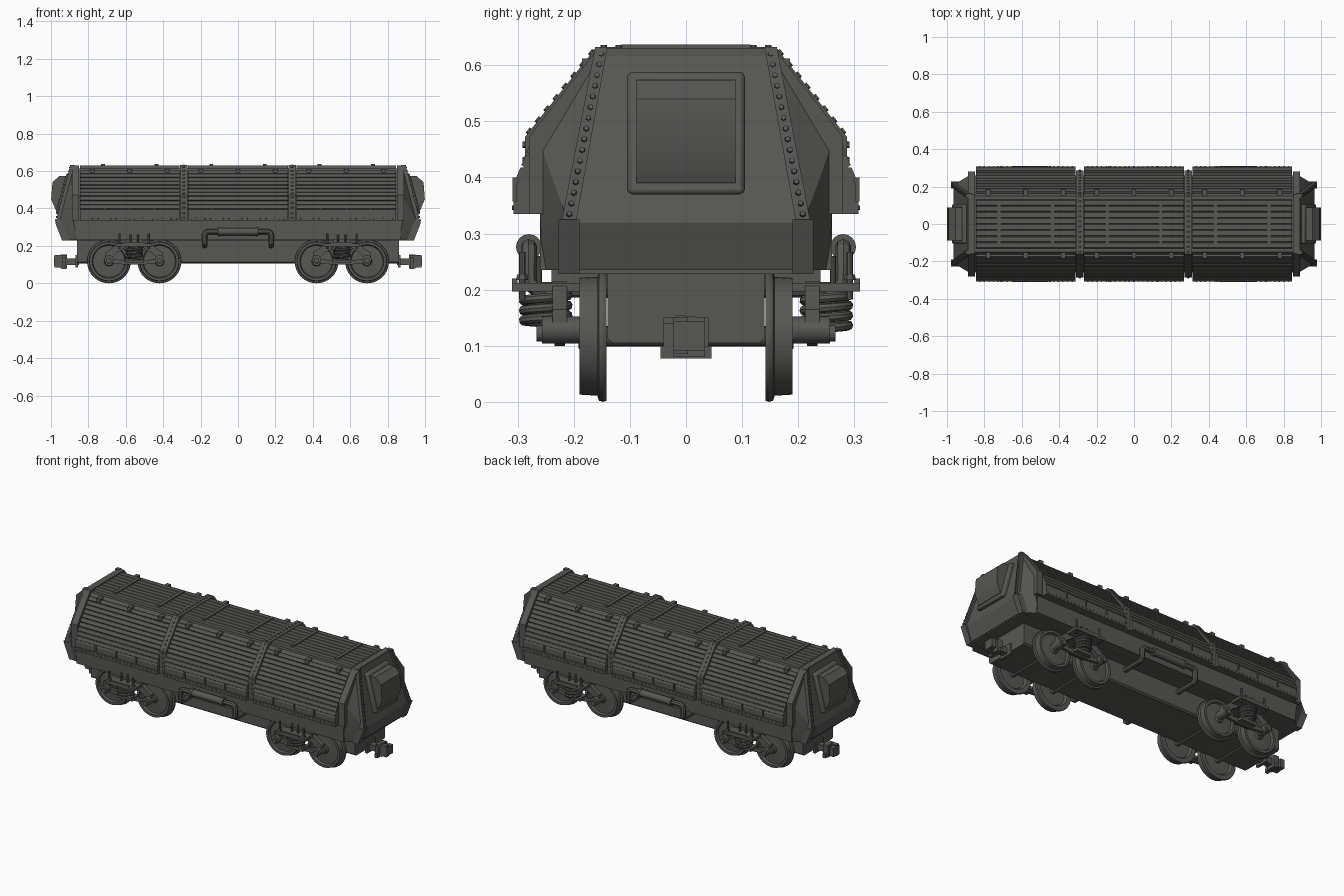
import bpy, bmesh, math
from mathutils import Vector, Matrix

if "Cube" in bpy.data.objects:
    bpy.data.objects.remove(bpy.data.objects["Cube"])

mat = bpy.data.materials.new("dark_grey_steel")
mat.diffuse_color = (0.095, 0.095, 0.088, 1)
mat.use_nodes = True
mat.node_tree.nodes["Principled BSDF"].inputs["Base Color"].default_value = mat.diffuse_color
V = Vector


def finish(name, bm):
    bmesh.ops.recalc_face_normals(bm, faces=bm.faces)
    me = bpy.data.meshes.new(name)
    bm.to_mesh(me)
    bm.free()
    me.materials.append(mat)
    ob = bpy.data.objects.new(name, me)
    bpy.context.collection.objects.link(ob)
    return ob


def prism(name, pts, a, b, axis="x"):
    """Extrude a (y,z) profile along x, or an (x,z) profile along y."""
    bm = bmesh.new()
    put = (lambda p, t: (t, p[0], p[1])) if axis == "x" else (lambda p, t: (p[0], t, p[1]))
    lo = [bm.verts.new(put(p, a)) for p in pts]
    hi = [bm.verts.new(put(p, b)) for p in pts]
    bm.faces.new(lo)
    bm.faces.new(hi)
    for i in range(len(pts)):
        j = (i + 1) % len(pts)
        bm.faces.new((lo[i], lo[j], hi[j], hi[i]))
    return finish(name, bm)


def hull(name, pts):
    bm = bmesh.new()
    for p in pts:
        bm.verts.new(p)
    bmesh.ops.convex_hull(bm, input=bm.verts)
    bmesh.ops.dissolve_limit(bm, angle_limit=0.01, verts=bm.verts, edges=bm.edges)
    return finish(name, bm)


def box(name, x0, x1, y0, y1, z0, z1):
    return prism(name, [(y0, z0), (y1, z0), (y1, z1), (y0, z1)], x0, x1)


def studs(name, items, r, h, n=6):
    """Short cylinders: items are (centre, direction)."""
    bm = bmesh.new()
    for p, d in items:
        m = Matrix.Translation(p) @ V(d).to_track_quat("Z", "Y").to_matrix().to_4x4()
        bmesh.ops.create_cone(bm, cap_ends=True, segments=n, radius1=r, radius2=r * 0.8 if n == 6 else r,
                              depth=h, matrix=m)
    return finish(name, bm)


def lathe(name, prof, centre, s, n=40):
    """Turn an (r, y) profile about the y axis."""
    bm = bmesh.new()
    cx, cz = centre
    vs = [bm.verts.new((cx + r, s * y, cz)) for r, y in prof]
    es = [bm.edges.new(e) for e in zip(vs, vs[1:])]
    bmesh.ops.spin(bm, geom=vs + es, cent=(cx, 0, cz), axis=(0, 1, 0), angle=math.tau, steps=n)
    bmesh.ops.remove_doubles(bm, verts=bm.verts, dist=1e-5)
    return finish(name, bm)


def tube(name, pts, r):
    cu = bpy.data.curves.new(name, "CURVE")
    cu.dimensions = "3D"
    cu.bevel_depth, cu.bevel_resolution, cu.use_fill_caps = r, 2, True
    sp = cu.splines.new("POLY")
    sp.points.add(len(pts) - 1)
    for q, p in zip(sp.points, pts):
        q.co = (*p, 1)
    ob = bpy.data.objects.new(name, cu)
    bpy.context.collection.objects.link(ob)
    cu.materials.append(mat)
    bpy.ops.object.select_all(action="DESELECT")
    ob.select_set(True)
    bpy.context.view_layer.objects.active = ob
    bpy.ops.object.convert(target="MESH")


def along(path, step):
    """Evenly spaced points on a 2D path with their outward normals."""
    out = []
    for a, b in zip(path, path[1:]):
        a, b = V(a), V(b)
        n = max(1, round((b - a).length / step))
        d = (b - a).normalized()
        out += [(a.lerp(b, (i + 0.5) / n), V((-d.y, d.x))) for i in range(n)]
    return out


def slats(path, step, depth):
    """Profile of raised slats separated by narrow grooves."""
    pts = []
    for p, n in along(path, step):
        d = V((n.y, -n.x)) * step * 0.5
        pts += [p - d * .96, p - d * .8 + n * depth, p + d * .8 + n * depth, p + d * .96]
    return [tuple(p) for p in pts]


def sym(half):
    return half + [(-y, z) for y, z in reversed(half)]


# hull of the wagon and its underframe
prism("body_core", sym([(.26, .235), (.26, .46), (.15, .615)]), -.87, .87)
prism("underframe", sym([(.13, .105), (.14, .113), (.14, .24)]), -.86, .86)
box("underframe_sill", -.93, .93, -.2, .2, .228, .24)

# rib bands with bolts
band = [(.287, .335), (.287, .472), (.16, .632)]
band_dark = [(.28, .335), (.28, .472), (.157, .63)]
bolts = []
for x in (-.29, .29):
    prism("middle_band", sym(band), x - .021, x + .021)
    for s in (-1, 1):
        for p, n in along([(0, .632)] + band[::-1], .025):
            bolts.append(((x, s * p.x, p.y), (0, s * n.x, n.y)))
for s in (-1, 1):
    prism("end_band", sym(band_dark), s * .85, s * .888)
studs("band_bolts", bolts, .007, .008)

# slatted side and roof panels
rivets = []
for x0, x1 in ((-.845, -.312), (-.268, .268), (.312, .845)):
    xm = (x0 + x1) / 2
    prism("roof_panel", [(-.13, .61)] + slats([(-.13, .624), (.13, .624)], .0325, .005) + [(.13, .61)], x0, x1)
    for dx in (-.143, .143):
        box("roof_batten", xm + dx - .01, xm + dx + .01, -.115, .115, .62, .637)
    for s in (-1, 1):
        side = slats([(.168, .602), (.27, .463), (.298, .395)], .0246, .006)
        side = [(.15, .59)] + side + [(.303, .388), (.303, .335), (.25, .335), (.25, .46)]
        prism("side_panel", [(s * y, z) for y, z in side], x0, x1)
        box("panel_lower_rail", x0, x1, s * .295, s * .307, .335, .357)
        rivets += [((x0 + .02 + i * .0247, s * .307, .346), (0, s, 0)) for i in range(21)]
        for dx in (-.135, 0, .13):
            box("panel_latch", xm + dx - .004, xm + dx + .004, s * .295, s * .309, .357, .4)
        for dx in (-.2, 0, .2):
            box("panel_hinge", xm + dx - .012, xm + dx + .012, s * .15, s * .185, .592, .612)
studs("rail_rivets", rivets, .005, .006)

# sloped ends with corner beams and windows
bolts = []
for e in (-1, 1):
    def E(pts):
        return [(e * x, s * y, z) for x, y, z in pts for s in (-1, 1)]

    hull("end_cap", E([(.86, .152, .627), (.885, .152, .627), (.86, .26, .46), (.88, .26, .46),
                       (.88, .26, .33), (.86, .255, .235), (.965, .21, .32), (.935, .21, .235)]))
    for s in (-1, 1):
        top = [(e * x, s * y, .632) for x in (.87, .897) for y in (.14, .162)]
        low = [(e * x, s * y, .32) for x in (.93, .975) for y in (.196, .222)]
        hull("corner_beam", top + low)
        hull("corner_foot", [(e * x, s * y, z) for x, z in ((.9, .325), (.978, .325), (.94, .228), (.9, .228))
                             for y in (.19, .227)])
        a, b = V((e * .898, s * .151, .62)), V((e * .974, s * .208, .335))
        bolts += [(a.lerp(b, i / 15), (e * .97, 0, .25)) for i in range(16)]
    frame = prism("window_frame", [(e * .88, .588), (e * .917, .588), (e * .976, .37), (e * .94, .37)],
                  -.105, .105, "y")
    bev = frame.modifiers.new("soft_edges", "BEVEL")
    bev.width, bev.segments = .009, 2
    prism("window_bay", [(e * x, z) for x, z in
                         ((.9, .575), (.955, .574), (.992, .54), (.999, .45), (.974, .39), (.93, .388))],
          -.088, .088, "y")

    # coupler
    box("coupler_shank", e * .85, e * .925, -.018, .018, .098, .132)
    box("coupler_plate", e * .855, e * .87, -.04, .04, .085, .15)
    box("coupler_crossbar", e * .92, e * .938, -.045, .045, .077, .1)
    head = prism("coupler_head", [(-.022, .08), (.034, .08), (.034, .15), (-.015, .155), (-.022, .148)],
                 e * .915, e * .948)
    box("coupler_jaw", e * .94, e * .98, -.022, .004, .085, .15)
    box("coupler_knuckle", e * .958, e * .985, -.022, .034, .092, .143)
    box("coupler_side_lug", e * .92, e * .94, -.04, .01, .095, .14)
studs("corner_bolts", bolts, .006, .009)

# wheels and axles
wheel = [(0, .192), (.022, .192), (.026, .18), (.085, .176), (.09, .19), (.104, .19), (.106, .158),
         (.115, .155), (.117, .148), (.115, .142), (.09, .142), (.08, .155), (0, .155)]
R = .117
for bx in (-.555, .555):
    for dx in (-.135, .135):
        x = bx + dx
        studs("axle", [((x, 0, R), (0, 1, 0))], .018, .34, 20)
        for s in (-1, 1):
            lathe("wheel", wheel, (x, R), s)
            studs("axle_box", [((x, s * .222, .128), (0, 1, 0))], .024, .07, 16)
            studs("axle_cap", [((x, s * .26, .122), (0, 1, 0))], .014, .012, 12)
    # bogie sides: arms, plates, spring and bolts
    for s in (-1, 1):
        for d in (-1, 1):
            prism("bogie_arm", [(bx + d * x, z) for x, z in ((.155, .14), (.155, .165), (.125, .182), (.085, .215),
                                                             (.05, .215), (.05, .19), (.09, .165), (.115, .14))],
                  s * .212, s * .238, "y")
            prism("bogie_lower_arm", [(bx + d * x, z) for x, z in ((.135, .11), (.135, .135), (.04, .118),
                                                                   (0, .118), (0, .1), (.05, .1))],
                  s * .216, s * .234, "y")
            studs("spring_bolt", [((bx + d * .078, s * .292, .225), (0, 0, 1))], .006, .085, 8)
            studs("bolt_nut", [((bx + d * .078, s * .292, .222), (0, 0, 1))], .011, .01)
            studs("inner_bolt", [((bx + d * .02, s * .262, .235), (0, 0, 1))], .005, .05, 8)
        box("spring_top_plate", bx - .095, bx + .095, s * .19, s * .31, .197, .212)
        box("plate_lip", bx - .06, bx + .06, s * .3, s * .31, .197, .22)
        box("bogie_bolster", bx - .045, bx + .045, s * .12, s * .24, .2, .235)
        box("spring_pan", bx - .05, bx + .05, s * .2, s * .262, .108, .125)
        tube("coil_spring", [(bx + .04 * math.cos(t * math.tau / 18), s * .25 + .04 * math.sin(t * math.tau / 18),
                              .132 + .062 * t / 63) for t in range(64)], .0085)

# brake pipes along the lower sides
for s in (-1, 1):
    path = [(-.178, s * .14, .2), (-.178, s * .265, .2), (-.178, s * .28, .212), (-.178, s * .28, .258),
            (-.172, s * .28, .27), (-.16, s * .28, .276)]
    tube("side_pipe", path + [(-x, y, z) for x, y, z in reversed(path)], .0145)
    studs("pipe_sleeve", [((0, s * .28, .276), (1, 0, 0))], .02, .2, 16)
    for x in (-.1, .1):
        studs("pipe_collar", [((x, s * .28, .276), (1, 0, 0))], .023, .014, 16)

# smooth the round parts, keep hard edges
bpy.ops.object.select_all(action="SELECT")
bpy.context.view_layer.objects.active = bpy.data.objects["body_core"]
bpy.ops.object.shade_smooth_by_angle(angle=math.radians(28))
